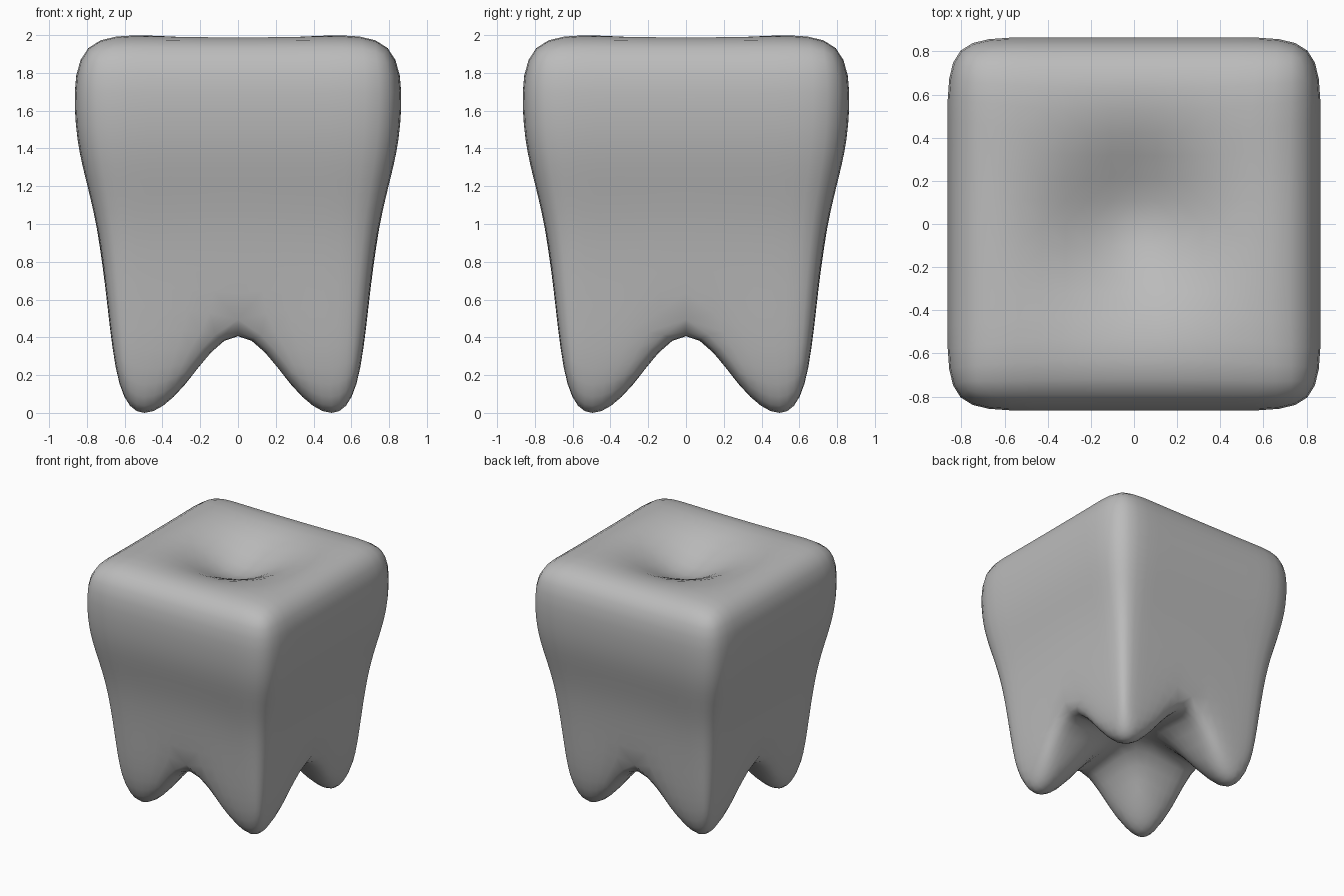
import bpy
import bmesh

cube = bpy.data.objects.get("Cube")
if cube:
    bpy.data.objects.remove(cube, do_unlink=True)

# One quarter of the cage is built, then mirrored and subdivided
bm = bmesh.new()


def ring(lo, mid, hi, z_side, z_corner=None, count=8):
    """Square loop of points in the quarter; odd indices are side middles."""
    path = [(hi, lo), (hi, mid), (hi, hi), (mid, hi),
            (lo, hi), (lo, mid), (lo, lo), (mid, lo)]
    z_corner = z_side if z_corner is None else z_corner
    return [bm.verts.new((x, y, z_side if i % 2 else z_corner))
            for i, (x, y) in enumerate(path[:count])]


def bridge(a, b, segments):
    for i in range(segments):
        j = (i + 1) % 8
        bm.faces.new((a[i], a[j], b[j], b[i]))


def cap(loop, centre):
    c = bm.verts.new(centre)
    for i in (1, 3, 5, 7):
        bm.faces.new((loop[i], loop[(i + 1) % 8], loop[(i + 2) % 8], c))


MID = 0.5
DENT = 0.42

# Chewing surface with a small dent in the middle
top = ring(0, MID, 0.86, 2.003)
top[6].co.z = 1.53
top[5].co.y = top[7].co.x = DENT
cap(top, (DENT, DENT, 2.003))

# Crown walls bulging out, then drawn in at the neck
upper = top
for width, z in ((0.872, 1.58), (0.832, 1.32), (0.74, 1.0)):
    lower = ring(0, MID, width, z, count=5)
    bridge(upper, lower, 4)
    upper = lower
neck = ring(0, MID, 0.69, 0.58)
bridge(upper, neck, 4)

# Arches between the roots dip a little at the outer walls
for i in (0, 4):
    neck[i].co.z = 0.5

# Root with a rounded tip
tip = ring(0.29, 0.51, 0.64, 0.06, 0.18)
bridge(neck, tip, 8)
cap(tip, (0.51, 0.51, -0.105))

bmesh.ops.recalc_face_normals(bm, faces=bm.faces[:])
for face in bm.faces:
    face.smooth = True
mesh = bpy.data.meshes.new("tooth")
bm.to_mesh(mesh)
bm.free()

tooth = bpy.data.objects.new("tooth", mesh)
bpy.context.collection.objects.link(tooth)

mirror = tooth.modifiers.new("mirror", 'MIRROR')
mirror.use_axis = (True, True, False)
mirror.merge_threshold = 0.001
subdivision = tooth.modifiers.new("subdivision", 'SUBSURF')
subdivision.levels = subdivision.render_levels = 2

# Plain mid grey
grey = bpy.data.materials.new("mid grey")
grey.use_nodes = True
colour = (0.5, 0.5, 0.5, 1.0)
grey.diffuse_color = colour
grey.node_tree.nodes["Principled BSDF"].inputs["Base Color"].default_value = colour
mesh.materials.append(grey)
